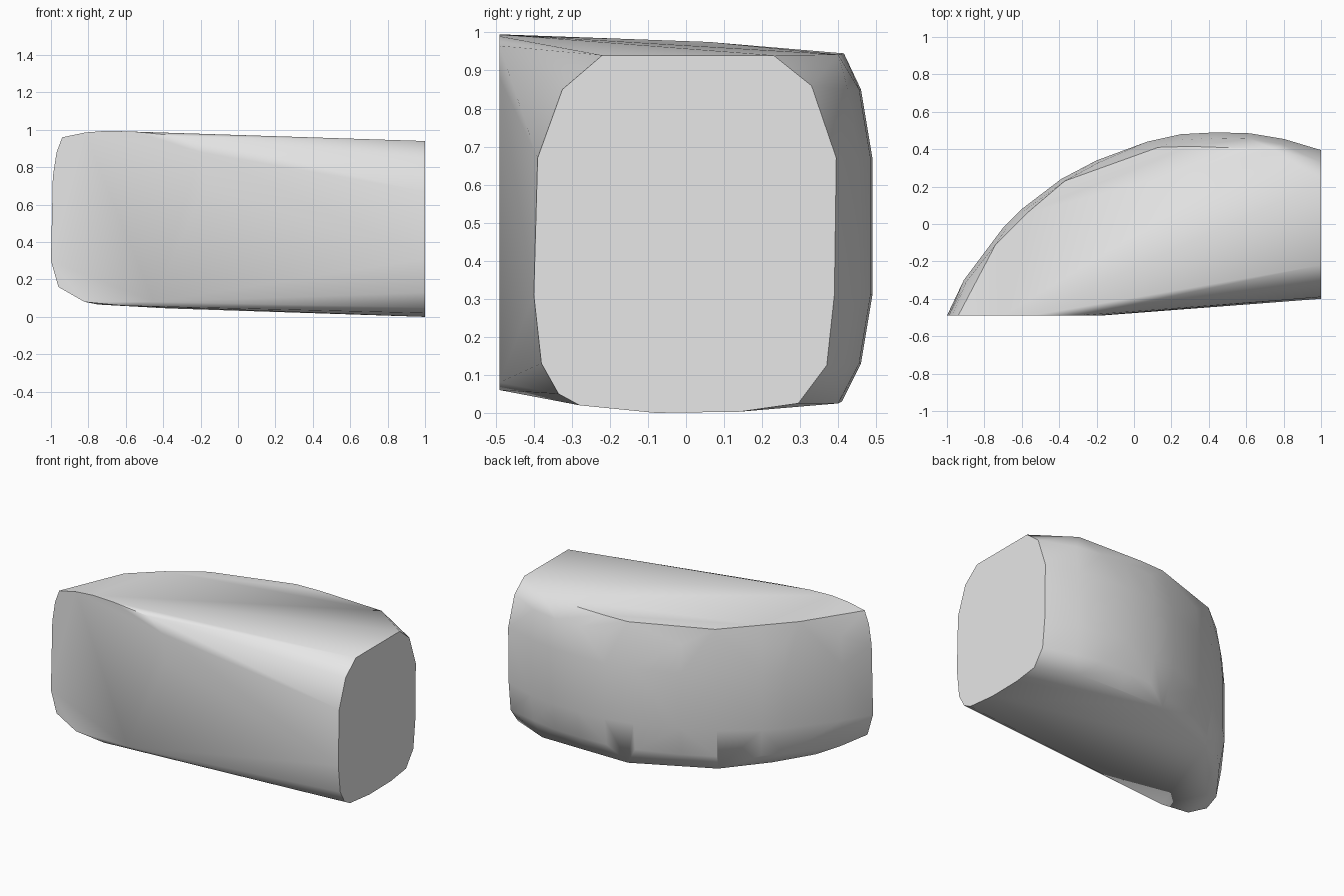
import bpy, bmesh, math
from mathutils import Vector

cube = bpy.data.objects.get("Cube")
if cube:
    bpy.data.objects.remove(cube, do_unlink=True)

# Flat front face, as (x, z)
FRONT = [(-1, .3), (-.96, .16), (-.82, .08), (-.62, .06), (-.45, .08), (-.28, .45),
         (-.18, .7), (-.2, .88), (-.3, .965), (-.55, .99), (-.7, .995),
         (-.82, .985), (-.94, .96), (-.97, .88), (-.99, .75)]
# Flat end face, as (y, z)
END = [(-.22, .94), (.23, .94), (.33, .86), (.395, .67), (.39, .31), (.37, .125),
       (.295, .025), (.14, .003), (-.08, 0), (-.28, .02), (-.335, .05),
       (-.38, .13), (-.4, .31), (-.39, .67), (-.325, .85)]
# Curved back wall seen from above, as (x, y)
ARC = [(-.91, -.3), (-.7, -.02), (-.6, .08), (-.39, .24), (-.2, .34), (.07, .44),
       (.25, .48), (.44, .49), (.62, .485), (.8, .455)]
# Rims of the top and bottom faces along the back
TOP_RIM = [(-.74, -.11, .98), (-.57, .06, .975), (-.37, .23, .96), (.13, .41, .945),
           (.3, .415, .945), (.75, .4, .942)]
BOTTOM_RIM = [(-.75, -.25, .066), (-.6, -.03, .06), (-.37, .2, .045),
              (.13, .41, .03), (.44, .41, .03), (.75, .4, .025)]

points = [(x, -.49, z) for x, z in FRONT]
points += [(1, y, z) for y, z in END]
points += TOP_RIM + BOTTOM_RIM

# Back wall: each station bulges at mid height and draws in above and below
centre = Vector((.45, -1))
for x, y in ARC:
    outer = Vector((x, y))
    inward = (centre - outer).normalized()
    amount = .015 if x < 0 else .03
    for z, inset in ((.31, 0), (.67, 0), (.85, amount), (.13, .03)):
        p = outer + inward * inset
        points.append((p.x, p.y, z))

# Skin the outline into one solid block
bm = bmesh.new()
verts = [bm.verts.new(p) for p in points]
hull = bmesh.ops.convex_hull(bm, input=verts)
spare = {v for v in hull["geom_interior"] + hull["geom_unused"]
         if isinstance(v, bmesh.types.BMVert)}
bmesh.ops.delete(bm, geom=list(spare), context="VERTS")
bmesh.ops.dissolve_limit(bm, angle_limit=math.radians(.5),
                         verts=bm.verts[:], edges=bm.edges[:])
bmesh.ops.recalc_face_normals(bm, faces=bm.faces[:])
mesh = bpy.data.meshes.new("curved_block")
bm.to_mesh(mesh)
bm.free()

block = bpy.data.objects.new("curved_block", mesh)
bpy.context.collection.objects.link(block)

# Plain grey
grey = bpy.data.materials.new("light_grey")
grey.use_nodes = True
grey.diffuse_color = (.8, .8, .8, 1)
grey.node_tree.nodes["Principled BSDF"].inputs["Base Color"].default_value = (.8, .8, .8, 1)
mesh.materials.append(grey)

# Soft shading with crisp rims
bpy.ops.object.select_all(action="DESELECT")
block.select_set(True)
bpy.context.view_layer.objects.active = block
bpy.ops.object.shade_smooth_by_angle(angle=math.radians(48))
